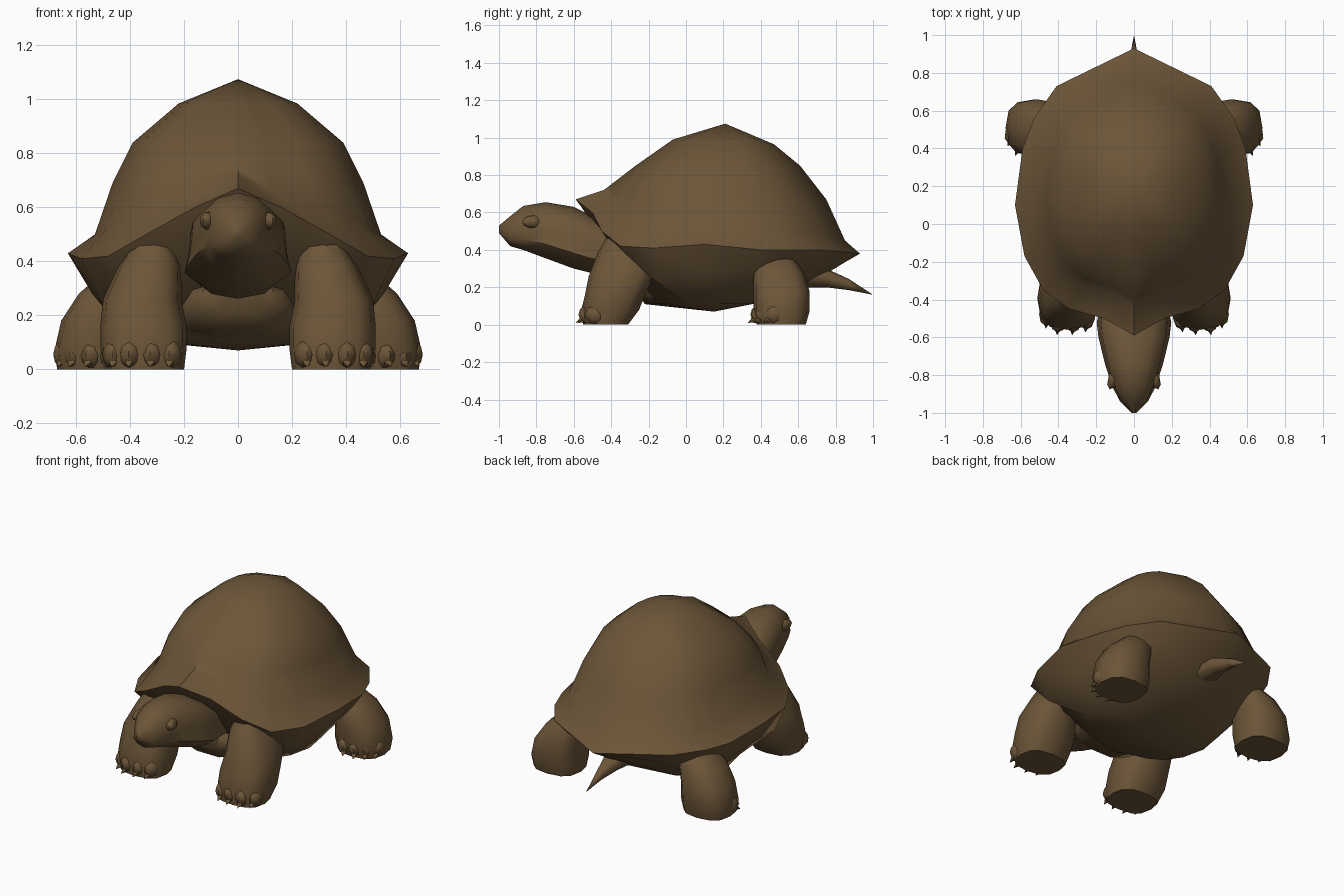
import bpy
import bmesh
from math import sin, cos, pi, radians, copysign
from mathutils import Vector, Matrix

default_cube = bpy.data.objects.get("Cube")
if default_cube:
    bpy.data.objects.remove(default_cube, do_unlink=True)

# One earthy colour for the whole animal
BROWN = (0.15, 0.092, 0.04, 1)
skin = bpy.data.materials.new("earth brown")
skin.use_nodes = True
skin.diffuse_color = BROWN
shader = skin.node_tree.nodes["Principled BSDF"]
shader.inputs["Base Color"].default_value = BROWN
shader.inputs["Roughness"].default_value = 0.9


def finish(name, bm, sharp_angle=50):
    """Turn a bmesh into a named, smooth shaded object."""
    bmesh.ops.recalc_face_normals(bm, faces=bm.faces)
    mesh = bpy.data.meshes.new(name)
    bm.to_mesh(mesh)
    bm.free()
    mesh.materials.append(skin)
    for polygon in mesh.polygons:
        polygon.use_smooth = True
    mesh.set_sharp_from_angle(angle=radians(sharp_angle))
    obj = bpy.data.objects.new(name, mesh)
    bpy.context.collection.objects.link(obj)
    return obj


def loft(bm, rings):
    """Skin closed rings of points; a ring of one point becomes a tip."""
    rows = [[bm.verts.new(point) for point in ring] for ring in rings]
    for lower, upper in zip(rows, rows[1:]):
        count = max(len(lower), len(upper))
        for i in range(count):
            j = (i + 1) % count
            corners = [lower[i % len(lower)], lower[j % len(lower)],
                       upper[j % len(upper)], upper[i % len(upper)]]
            bm.faces.new(list(dict.fromkeys(corners)))
    for end in (rows[0], rows[-1]):
        if len(end) > 2:
            bm.faces.new(end)


def oval(count, power=1.0):
    """Unit oval; a power below one makes it boxier."""
    for k in range(count):
        a = 2 * pi * k / count
        c, s = cos(a), sin(a)
        yield copysign(abs(c) ** power, c), copysign(abs(s) ** power, s)


def mirrored_ring(half):
    """Complete a half outline that starts and ends on the middle plane."""
    return half + [Vector((-p.x, p.y, p.z)) for p in half[-2:0:-1]]


def blob(bm, centre, size, turn=0):
    """Small faceted ellipsoid, turned about z."""
    placing = (Matrix.Translation(centre) @ Matrix.Rotation(turn, 4, "Z")
               @ Matrix.Diagonal((*size, 1)))
    bmesh.ops.create_uvsphere(bm, u_segments=8, v_segments=6, radius=1, matrix=placing)


# Shell: flared rim outline and the turned-under edge below it
rim = [Vector(p) for p in (
    (0, -.59, .67), (.16, -.5, .6), (.34, -.45, .5), (.48, -.35, .42),
    (.58, -.17, .41), (.63, .1, .43), (.59, .4, .4), (.53, .56, .4),
    (.41, .73, .4), (0, .93, .38))]
under = [Vector(p) for p in (
    (0, -.56, .63), (.15, -.48, .55), (.32, -.42, .45), (.43, -.3, .35),
    (.5, -.17, .24), (.54, .1, .28), (.52, .4, .3), (.46, .55, .31),
    (.36, .68, .32), (0, .86, .34))]


def shell_ring(width, front, back, z_front, z_side, z_back):
    """Shrink the rim outline to a ring whose height varies front to back."""
    half = []
    for p in rim:
        t = (p.y - rim[0].y) / (rim[-1].y - rim[0].y)
        d = 2 * t - 1
        z_end = z_front if d < 0 else z_back
        half.append(Vector((p.x / rim[5].x * width, front + t * (back - front),
                            z_side + (z_end - z_side) * abs(d) ** 3)))
    return mirrored_ring(half)


bm = bmesh.new()
loft(bm, [
    [Vector((0, .21, 1.075))],
    shell_ring(.22, -.07, .47, .99, .985, .965),
    shell_ring(.39, -.27, .61, .85, .84, .85),
    shell_ring(.465, -.4, .75, .75, .69, .67),
    shell_ring(.53, -.44, .85, .72, .5, .45),
    mirrored_ring(rim),
    mirrored_ring(under),
    shell_ring(.4, -.22, .58, .11, .11, .17),
    [Vector((0, .15, .07))]])
finish("shell", bm)


# Chest between the front legs
bm = bmesh.new()
loft(bm, [[Vector((x * width, y, z + w * height)) for x, w in oval(10, .8)]
          for y, width, z, height in (
              (-.38, .14, .27, .06), (-.3, .2, .23, .1), (-.1, .26, .2, .1))])
finish("chest", bm)


# Head and neck: sections of y, half width, bottom and top, with a mouth crease
bm = bmesh.new()
rings = []
for y, width, low, high in (
        (-1, .015, .49, .53), (-.94, .08, .42, .58), (-.87, .12, .4, .635),
        (-.75, .165, .355, .655), (-.6, .205, .3, .63), (-.52, .215, .28, .59),
        (-.28, .15, .25, .5)):
    ring = []
    for x, w in oval(12):
        crease = .84 if abs(w) < .1 else 1
        jowl = 1 - .12 * w
        ring.append(Vector((x * width * crease * jowl, y,
                            (low + high) / 2 + w * (high - low) / 2)))
    rings.append(ring)
loft(bm, rings)
finish("head_and_neck", bm)


# Legs: sections of z, then x range and y range
FRONT_LEG = ((0, .2, .49, -.55, -.31), (.08, .19, .51, -.56, -.25),
             (.16, .19, .51, -.54, -.22), (.26, .21, .5, -.52, -.17),
             (.39, .21, .44, -.47, -.12), (.49, .24, .38, -.41, -.15))
HIND_LEG = ((0, .38, .67, .38, .64), (.07, .37, .68, .36, .66),
            (.18, .37, .655, .36, .66), (.28, .34, .59, .36, .63),
            (.35, .32, .51, .4, .58), (.38, .3, .46, .43, .54))


def build_leg(name, side, sections, toes, turn):
    bm = bmesh.new()
    loft(bm, [[Vector((side * ((x0 + x1) / 2 + u * (x1 - x0) / 2),
                       (y0 + y1) / 2 + v * (y1 - y0) / 2, z))
               for u, v in oval(12, .75)]
              for z, x0, x1, y0, y1 in sections])
    # Rounded toes, each ending in a short claw
    for x, y in toes:
        blob(bm, (side * x, y, .055), (.043, .06, .055), side * turn)
        heading = Vector((side * sin(turn), -cos(turn), 0))
        base = Vector((side * x, y, .035)) + heading * .03
        across = Vector((-heading.y, heading.x, 0))
        loft(bm, [[base + across * u * .022 + Vector((0, 0, v * .025))
                   for u, v in oval(6)],
                  [base + heading * .045 - Vector((0, 0, .025))]])
    finish(name, bm)


for side, label in ((1, "left"), (-1, "right")):
    build_leg("front_leg_" + label, side, FRONT_LEG,
              [(.25, -.5), (.32, -.515), (.4, -.515), (.46, -.48)], 0.1)
    build_leg("hind_leg_" + label, side, HIND_LEG,
              [(.47, .4), (.54, .405), (.6, .43), (.64, .48)], 0.4)
    # Brow ridge above the eye
    bm = bmesh.new()
    blob(bm, (side * .105, -.81, .55), (.03, .07, .035), side * .35)
    finish("brow_" + label, bm)


# Tail: tapering spike drooping from under the back rim
bm = bmesh.new()
loft(bm, [[Vector((x * width, y, z + w * height)) for x, w in oval(8)]
          for y, width, z, height in (
              (.6, .1, .27, .07), (.75, .06, .25, .05), (.87, .025, .215, .03))]
     + [[Vector((0, 1, .16))]])
finish("tail", bm)
